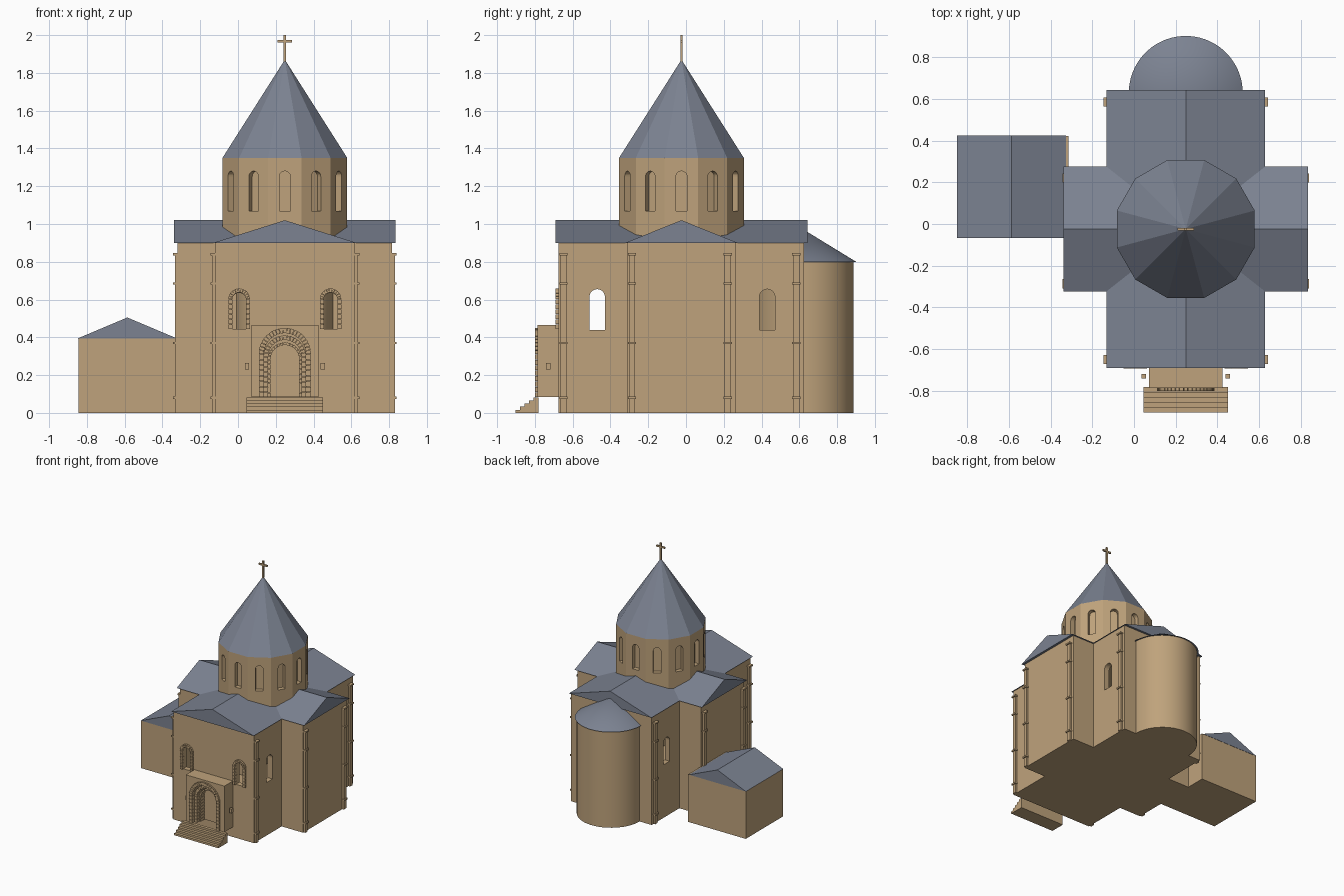
import bpy, bmesh
from math import pi, sin, cos, radians
from mathutils import Matrix, Vector

cube = bpy.data.objects.get("Cube")
if cube:
    bpy.data.objects.remove(cube, do_unlink=True)

CX, CY = 0.248, -0.024          # centre of the crossing
FRONT = CY - 0.65               # front wall plane


def material(name, rgb):
    m = bpy.data.materials.new(name)
    m.use_nodes = True
    m.diffuse_color = (*rgb, 1)
    m.node_tree.nodes["Principled BSDF"].inputs["Base Color"].default_value = (*rgb, 1)
    return m


STONE = material("tan stone", (0.52, 0.365, 0.2))
SLATE = material("grey slate", (0.2, 0.225, 0.285))


def finish(name, bm, mat, smooth=False):
    bmesh.ops.recalc_face_normals(bm, faces=bm.faces)
    mesh = bpy.data.meshes.new(name)
    bm.to_mesh(mesh)
    bm.free()
    mesh.materials.append(mat)
    ob = bpy.data.objects.new(name, mesh)
    bpy.context.collection.objects.link(ob)
    if smooth:
        bpy.ops.object.select_all(action="DESELECT")
        ob.select_set(True)
        bpy.context.view_layer.objects.active = ob
        bpy.ops.object.shade_smooth_by_angle(angle=radians(35))
    return ob


def add_box(bm, x0, x1, y0, y1, z0, z1):
    size = Matrix.Diagonal((x1 - x0, y1 - y0, z1 - z0, 1))
    mid = Matrix.Translation(((x0 + x1) / 2, (y0 + y1) / 2, (z0 + z1) / 2))
    bmesh.ops.create_cube(bm, size=1, matrix=mid @ size)


def add_prism(bm, points, push):
    """Extrude a flat outline of 3D points along a vector."""
    face = bm.faces.new([bm.verts.new(p) for p in points])
    new = bmesh.ops.extrude_face_region(bm, geom=[face])["geom"]
    bmesh.ops.translate(bm, vec=push, verts=[v for v in new if isinstance(v, bmesh.types.BMVert)])


def add_round(bm, r0, r1, z0, z1, x, y, sides):
    place = Matrix.Translation((x, y, (z0 + z1) / 2)) @ Matrix.Rotation(pi / sides, 4, "Z")
    bmesh.ops.create_cone(bm, cap_ends=True, segments=sides, radius1=r0, radius2=r1,
                          depth=z1 - z0, matrix=place)


def arch(half, z0, top):
    """Outline of a round-headed opening as (across, up) pairs."""
    spring = top - half
    return [(-half, z0), (half, z0)] + [
        (half * cos(pi * i / 12), spring + half * sin(pi * i / 12)) for i in range(13)]


def add_arch(bm, outline, centre, normal, depth):
    """Opening cutter centred on a wall point, running inwards."""
    n = Vector(normal)
    side = n.cross(Vector((0, 0, 1)))
    start = Vector(centre) + n * 0.05
    add_prism(bm, [start + side * u + Vector((0, 0, w)) for u, w in outline], -n * (depth + 0.05))


def cut(ob, bm):
    cutter = finish("cutter", bm, STONE)
    cutter.hide_render = True
    mod = ob.modifiers.new("cut", "BOOLEAN")
    mod.object, mod.operation, mod.solver = cutter, "DIFFERENCE", "EXACT"
    bpy.context.view_layer.objects.active = ob
    bpy.ops.object.modifier_apply(modifier=mod.name)
    bpy.data.objects.remove(cutter, do_unlink=True)


def cross_plan(bm, inset, z0, z1):
    """Plan with four arms, extruded upwards."""
    ax, ay, bx, by = 0.567 - inset, 0.285 - inset, 0.37 - inset, 0.65 - inset
    quarter = [(ax, ay), (bx, ay), (bx, by)]
    pts = quarter + [(-x, y) for x, y in quarter[::-1]]
    pts += [(-x, -y) for x, y in pts]
    add_prism(bm, [(CX + x, CY + y, z0) for x, y in pts], Vector((0, 0, z1 - z0)))


# Cross-shaped hollow walls with window openings
bm = bmesh.new()
cross_plan(bm, 0, 0, 0.9)
walls = finish("walls", bm, STONE)
bm = bmesh.new()
cross_plan(bm, 0.045, 0.03, 0.87)
cut(walls, bm)
WINDOWS_X = (CX - 0.242, CX + 0.242)
bm = bmesh.new()
for side in (-1, 1):
    for y in (CY - 0.446, CY + 0.454):
        add_arch(bm, arch(0.041, 0.44, 0.655), (CX + side * 0.37, y, 0), (side, 0, 0), 0.1)
for x in WINDOWS_X:
    add_arch(bm, arch(0.038, 0.445, 0.635), (x, FRONT, 0), (0, -1, 0), 0.1)
cut(walls, bm)

# Crossing gable roofs
def gable(name, x0, x1, y0, y1, z0, z1, along):
    bm = bmesh.new()
    if along == "y":
        add_prism(bm, [(x0, y0, z0), (x1, y0, z0), ((x0 + x1) / 2, y0, z1)], Vector((0, y1 - y0, 0)))
    else:
        add_prism(bm, [(x0, y0, z0), (x0, y1, z0), (x0, (y0 + y1) / 2, z1)], Vector((x1 - x0, 0, 0)))
    finish(name, bm, SLATE)


gable("nave_roof", CX - 0.38, CX + 0.38, CY - 0.667, CY + 0.667, 0.9, 1.02, "y")
gable("transept_roof", CX - 0.586, CX + 0.586, CY - 0.299, CY + 0.299, 0.9, 1.02, "x")

# Side annex
bm = bmesh.new()
add_box(bm, -0.845, -0.315, -0.065, 0.422, 0, 0.395)
finish("annex", bm, STONE)
gable("annex_roof", -0.847, -0.325, -0.067, 0.424, 0.395, 0.505, "y")

# Rounded apse
bm = bmesh.new()
add_round(bm, 0.26, 0.26, 0, 0.8, CX, 0.628, 64)
finish("apse", bm, STONE, True)
bm = bmesh.new()
add_round(bm, 0.273, 0, 0.8, 0.967, CX, 0.628, 64)
finish("apse_roof", bm, SLATE, True)

# Twelve-sided drum with arched niches, and its spire
R, APOTHEM = 0.342, 0.33
bm = bmesh.new()
add_round(bm, R, R, 0.92, 1.35, CX, CY, 12)
drum = finish("drum", bm, STONE)
bm = bmesh.new()
for i in range(12):
    n = Vector((cos(i * pi / 6), sin(i * pi / 6), 0))
    add_arch(bm, arch(0.029, 1.07, 1.28), Vector((CX, CY, 0)) + n * APOTHEM, n, 0.035)
cut(drum, bm)
bm = bmesh.new()
add_round(bm, R, 0, 1.35, 1.87, CX, CY, 12)
finish("spire", bm, SLATE)

# Finial cross
bm = bmesh.new()
add_box(bm, CX - 0.007, CX + 0.007, CY - 0.006, CY + 0.006, 1.86, 2.0)
add_box(bm, CX - 0.039, CX + 0.039, CY - 0.006, CY + 0.006, 1.96, 1.973)
finish("finial_cross", bm, STONE)

# Banded wall shafts near the corners of the side faces
bm = bmesh.new()
for side in (-1, 1):
    for reach, offset in ((0.37, 0.61), (0.567, 0.247)):
        for y in (CY - offset - 0.015, CY + offset - 0.002):
            x = CX + side * reach
            def block(width, out, z0, z1):
                add_box(bm, *sorted((x - side * 0.005, x + side * out)),
                        y - width / 2, y + width / 2, z0, z1)
            block(0.032, 0.015, 0, 0.835)
            for z in (0.08, 0.37, 0.685, 0.84):
                block(0.044, 0.024, z - 0.006, z + 0.006)
finish("wall_shafts", bm, STONE)


# Stone surrounds: stacked jamb blocks and a ring of wedge stones
def surround(name, x, base, spring, r0, r1, y0, y1, rows, wedges):
    bm = bmesh.new()
    step = (spring - base) / rows
    for side in (-1, 1):
        for i in range(rows):
            a, b = sorted((x + side * r0, x + side * r1))
            add_box(bm, a, b, y0, y1, base + i * step, base + (i + 0.9) * step)
    for i in range(wedges):
        a, b = pi * (i + 0.05) / wedges, pi * (i + 0.95) / wedges
        ring = ((r0, a), (r1, a), (r1, b), (r0, b))
        add_prism(bm, [(x + r * cos(t), y0, spring + r * sin(t)) for r, t in ring],
                  Vector((0, y1 - y0, 0)))
    finish(name, bm, STONE)


for label, x in zip(("right", "left"), WINDOWS_X):
    surround(label + "_window_surround", x, 0.445, 0.602, 0.036, 0.057, FRONT - 0.018, FRONT + 0.01, 6, 11)

# Projecting portal with nested arches
PORCH = -0.786
bm = bmesh.new()
add_box(bm, CX - 0.177, CX + 0.177, PORCH, FRONT + 0.005, 0.083, 0.465)
portal = finish("portal", bm, STONE)
bm = bmesh.new()
add_arch(bm, arch(0.112, 0.05, 0.425), (CX, PORCH, 0), (0, -1, 0), 0.1)
cut(portal, bm)
surround("outer_portal_arch", CX, 0.083, 0.312, 0.11, 0.138, PORCH - 0.014, PORCH + 0.01, 8, 21)
surround("middle_portal_arch", CX, 0.083, 0.298, 0.088, 0.112, PORCH + 0.02, FRONT, 8, 17)
surround("inner_portal_arch", CX, 0.083, 0.283, 0.076, 0.09, PORCH + 0.05, FRONT, 8, 15)

# Small side lamps
bm = bmesh.new()
for x in (CX - 0.201, CX + 0.201):
    add_box(bm, x - 0.011, x + 0.011, -0.74, -0.718, 0.23, 0.265)
finish("lamps", bm, STONE)

# Entrance steps
bm = bmesh.new()
for i in range(5):
    add_box(bm, CX - 0.203, CX + 0.203, -0.902 + i * 0.0235, -0.782, i * 0.0165, (i + 1) * 0.0165)
finish("steps", bm, STONE)
